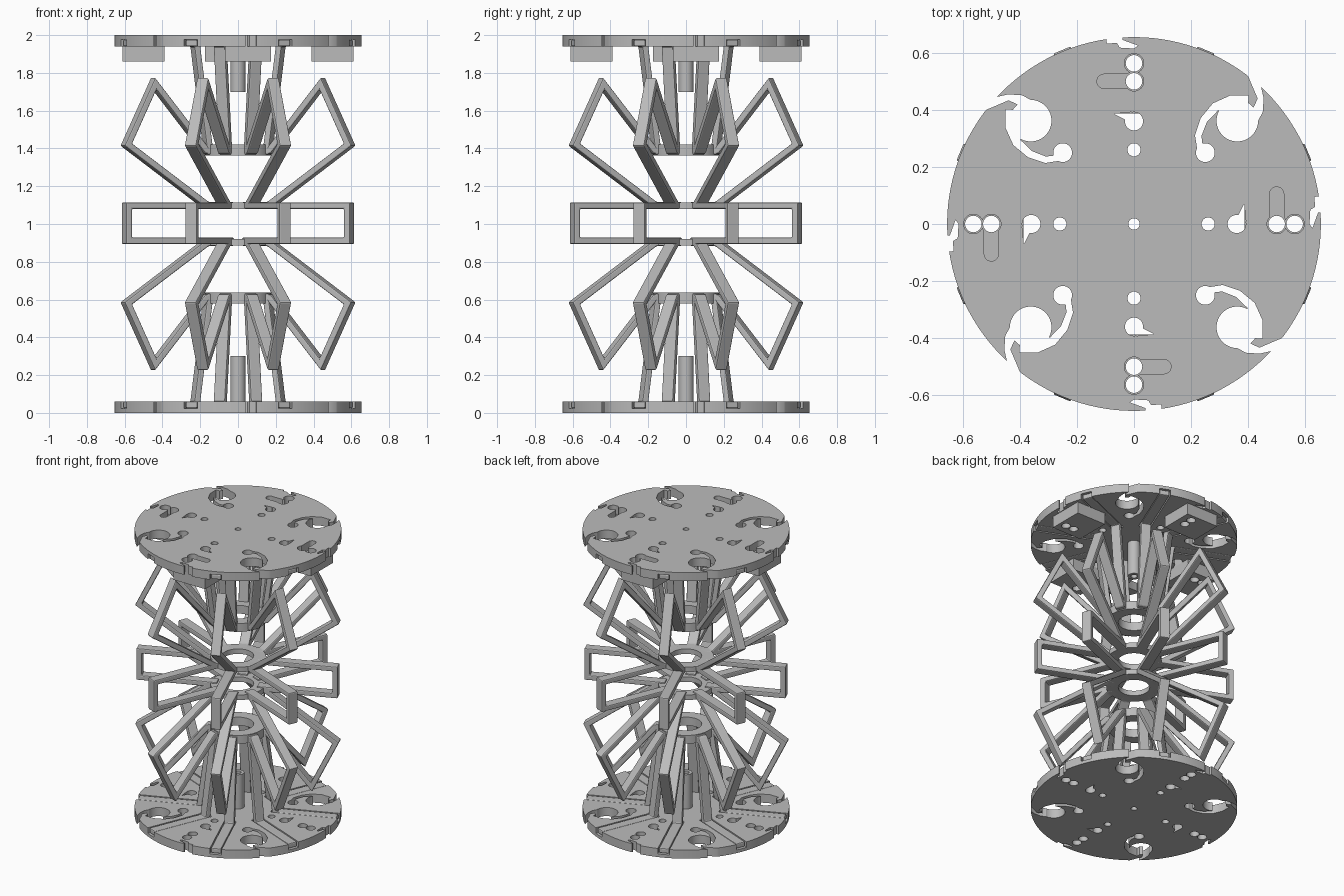
import bpy, bmesh, math
from mathutils import Vector, Matrix

cube = bpy.data.objects.get("Cube")
if cube:
    bpy.data.objects.remove(cube, do_unlink=True)

R, T = 0.655, 0.06          # disc radius and thickness
BAR, WIDE = 0.035, 0.066    # bar height and width
QUARTERS = [k * math.pi / 2 for k in range(4)]
EIGHTHS = [math.pi / 8 + k * math.pi / 4 for k in range(8)]

grey = bpy.data.materials.new("light grey")
grey.use_nodes = True
grey.diffuse_color = (0.5, 0.5, 0.5, 1)
grey.node_tree.nodes["Principled BSDF"].inputs["Base Color"].default_value = (0.5, 0.5, 0.5, 1)


def finish(name, bm, bevel=0):
    bmesh.ops.recalc_face_normals(bm, faces=bm.faces)
    mesh = bpy.data.meshes.new(name)
    bm.to_mesh(mesh)
    bm.free()
    obj = bpy.data.objects.new(name, mesh)
    bpy.context.collection.objects.link(obj)
    mesh.materials.append(grey)
    if bevel:
        mod = obj.modifiers.new("soft edges", 'BEVEL')
        mod.width, mod.segments, mod.limit_method = bevel, 2, 'ANGLE'
    return obj


def smooth(obj):
    bpy.ops.object.select_all(action='DESELECT')
    obj.select_set(True)
    bpy.context.view_layer.objects.active = obj
    bpy.ops.object.shade_smooth_by_angle(angle=math.radians(30))


def prism(bm, points, z0, z1, turn=0):
    """Upright prism from a flat outline."""
    rot = Matrix.Rotation(turn, 3, 'Z')
    low = [bm.verts.new(rot @ Vector((x, y, z0))) for x, y in points]
    high = [bm.verts.new(rot @ Vector((x, y, z1))) for x, y in points]
    bm.faces.new(low)
    bm.faces.new(high)
    n = len(points)
    for i in range(n):
        j = (i + 1) % n
        bm.faces.new((low[i], low[j], high[j], high[i]))


def circle(x, y, r, n=32):
    return [(x + r * math.cos(2 * math.pi * i / n), y + r * math.sin(2 * math.pi * i / n)) for i in range(n)]


def box(x0, x1, y0, y1):
    return [(x0, y0), (x1, y0), (x1, y1), (x0, y1)]


def offsets(path, widths):
    """Both sides of a path, with mitred corners."""
    pts = [Vector(p) for p in path]
    left, right = [], []
    for i, p in enumerate(pts):
        a = (p - pts[max(i - 1, 0)]) if i else (pts[1] - p)
        b = (pts[i + 1] - p) if i < len(pts) - 1 else a
        na, nb = [Vector((-d.y, d.x)).normalized() for d in (a, b)]
        m = (na + nb).normalized()
        m *= widths[i] / 2 / max(m.dot(na), 0.4)
        left.append(p + m)
        right.append(p - m)
    return left, right


def ribbon(path, widths):
    left, right = offsets(path, widths)
    return [tuple(v) for v in left + right[::-1]]


def bars(name, path, flip=False):
    """Eight radial bent bars following a path of (radius, height)."""
    left, right = offsets(path, [BAR] * len(path))
    bm = bmesh.new()
    for turn in EIGHTHS:
        rot = Matrix.Rotation(turn, 3, 'Z')
        rows = []
        for a, b in zip(left, right):
            row = [(a, -1), (a, 1), (b, 1), (b, -1)]
            rows.append([bm.verts.new(rot @ Vector((p.x, s * WIDE / 2, 2 - p.y if flip else p.y))) for p, s in row])
        for u, v in zip(rows, rows[1:]):
            for i in range(4):
                j = (i + 1) % 4
                bm.faces.new((u[i], u[j], v[j], v[i]))
        bm.faces.new(rows[0])
        bm.faces.new(rows[-1])
    return finish(name, bm, 0.007)


def tube(name, r_in, r_out, z0, z1, n=64):
    bm = bmesh.new()
    rings = [[bm.verts.new((x, y, z)) for x, y in circle(0, 0, r, n)]
             for r, z in ((r_in, z0), (r_out, z0), (r_out, z1), (r_in, z1))]
    for k in range(4):
        u, v = rings[k], rings[(k + 1) % 4]
        for i in range(n):
            j = (i + 1) % n
            bm.faces.new((u[i], u[j], v[j], v[i]))
    smooth(finish(name, bm))


def cut(obj, bm):
    cutter = finish("cutter", bm)
    cutter.hide_render = True
    mod = obj.modifiers.new("cut", 'BOOLEAN')
    mod.operation, mod.solver, mod.use_self = 'DIFFERENCE', 'EXACT', True
    mod.object = cutter
    bpy.context.view_layer.objects.active = obj
    bpy.ops.object.modifier_apply(modifier=mod.name)
    bpy.data.objects.remove(cutter, do_unlink=True)


# Outlines of the openings in one quarter of a disc
arc = [(0.232, 0.26), (0.225, 0.31), (0.245, 0.365), (0.285, 0.41), (0.34, 0.43), (0.40, 0.425)]
openings = [
    circle(0, 0, 0.02), circle(0.26, 0, 0.023), circle(0.36, 0, 0.032),
    [(0.365, 0.03), (0.35, 0.02), (0.375, -0.01), (0.392, 0.01), (0.386, 0.07)],
    circle(0.25, 0.25, 0.033), circle(0.362, 0.362, 0.073),
    ribbon(arc, [0.02, 0.022, 0.025, 0.03, 0.04, 0.05]),
    ribbon([(0.40, 0.36), (0.435, 0.40), (0.444, 0.44), (0.428, 0.49), (0.42, 0.54)],
           [0.06, 0.035, 0.02, 0.03, 0.055]),
    [(0.68, 0.1), (0.632, 0.095), (0.635, 0.06), (0.618, 0.05), (0.615, 0), (0.625, -0.015), (0.645, 0.04), (0.68, 0.04)],
]


def disc(name, z0, top):
    bm = bmesh.new()
    prism(bm, circle(0, 0, R, 128), z0, z0 + T)
    obj = finish(name, bm)
    cutter = bmesh.new()
    for turn in QUARTERS:
        for k, shape in enumerate(openings):
            if k or not turn:
                prism(cutter, shape, z0 - 0.05, z0 + T + 0.05, turn)
        for x in (0.5, 0.563):
            prism(cutter, circle(x, 0, 0.034 if top else 0.03), z0 - 0.05, z0 + T + 0.05, turn)
        if top:
            prism(cutter, box(0.475, 0.525, 0, 0.105), z0 - 0.05, z0 + T + 0.05, turn)
            prism(cutter, circle(0.5, 0.105, 0.025), z0 - 0.05, z0 + T + 0.05, turn)
    # Radial grooves on the inner face
    for turn in EIGHTHS:
        a, b = (z0 - 0.02, z0 + 0.038) if top else (z0 + T - 0.038, z0 + T + 0.02)
        prism(cutter, box(0.22, 0.7, -WIDE / 2 - 0.005, WIDE / 2 + 0.005), a, b, turn)
    cut(obj, cutter)
    smooth(obj)


disc("bottom_disc", 0, False)
disc("top_disc", 2 - T, True)

# Mounting blocks hanging under the top disc
bm, holes = bmesh.new(), bmesh.new()
for turn in QUARTERS:
    prism(bm, box(0.388, 0.612, -0.07, 0.175), 1.86, 2 - T, turn)
    for x in (0.5, 0.563):
        prism(holes, circle(x, 0, 0.029), 1.8, 2, turn)
blocks = finish("mounting_blocks", bm)
cut(blocks, holes)
smooth(blocks)

# Middle tier of loops
bars("middle_loops", [(0.13, 1.097), (0.636, 1.097), (0.636, 0.911), (0.13, 0.911)])

# Mirrored tiers: tilted loops, struts, rings and hollow posts
for side, flip in (("upper", False), ("lower", True)):
    bars(side + "_loops", [(0.12, 1.097), (0.185, 1.1), (0.64, 1.42), (0.483, 1.743), (0.19, 1.39), (0.13, 1.385)], flip)
    bars(side + "_struts", [(0.12, 1.385), (0.17, 1.385), (0.247, 1.9575), (0.645, 1.9575)], flip)
    for part, r_in, r_out, z0, z1 in (("inner_ring", 0.1, 0.175, 1.08, 1.115),
                                      ("outer_ring", 0.1, 0.175, 1.362, 1.42),
                                      ("post", 0.02, 0.04, 1.7, 2 - T)):
        if flip:
            z0, z1 = 2 - z1, 2 - z0
        tube(side + "_" + part, r_in, r_out, z0, z1)
